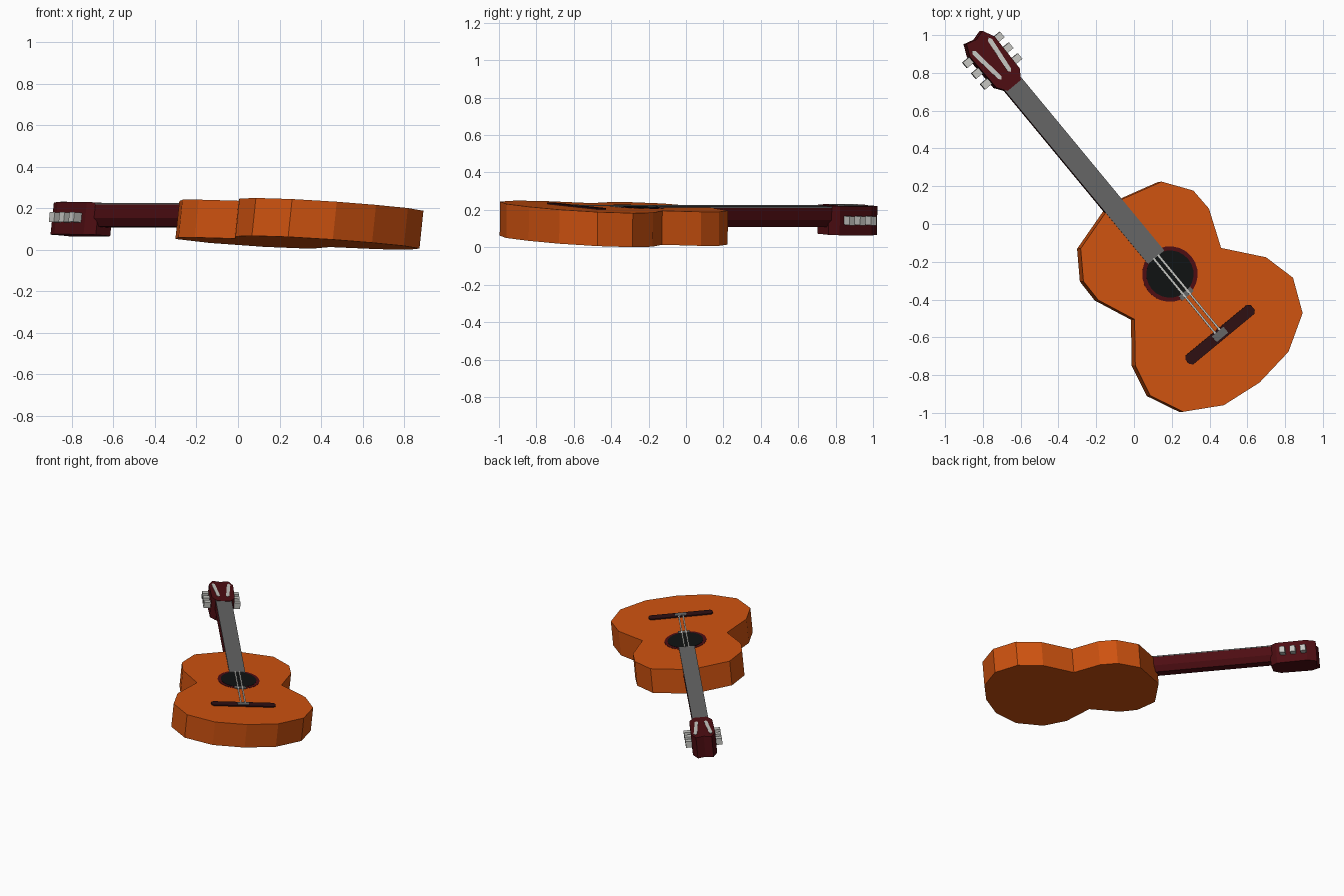
import bpy, bmesh, math
from mathutils import Vector

if "Cube" in bpy.data.objects:
    bpy.data.objects.remove(bpy.data.objects["Cube"])

# Guitar frame: u across, v along the neck, w up from the soundboard
ORIGIN = Vector((0.19, -0.265))
V = Vector((-0.637, 0.771))
U = Vector((0.771, 0.637))
LEAN = Vector((0.105, 0.01, 1.0))


def place(u, v, w):
    p = ORIGIN + U * u + V * v
    return Vector((p.x, p.y, 0.214 - 0.0523 * p.x - 0.0444 * p.y)) + LEAN * w


def material(name, rgb):
    m = bpy.data.materials.new(name)
    m.diffuse_color = (*rgb, 1)
    m.use_nodes = True
    m.node_tree.nodes["Principled BSDF"].inputs["Base Color"].default_value = m.diffuse_color
    return m


orange = material("orange_wood", (0.62, 0.085, 0.005))
red = material("dark_red_wood", (0.075, 0.004, 0.006))
brown = material("dark_brown_wood", (0.028, 0.005, 0.006))
grey = material("fretboard_grey", (0.13, 0.13, 0.13))
light = material("light_grey", (0.56, 0.56, 0.53))
black = material("black", (0.005, 0.006, 0.006))


def loft(name, lower, upper, mat):
    """Solid between two matching rings of (u, v, w) points."""
    bm = bmesh.new()
    a = [bm.verts.new(place(*p)) for p in lower]
    b = [bm.verts.new(place(*p)) for p in upper]
    n = len(a)
    bm.faces.new(a[::-1])
    bm.faces.new(b)
    for i in range(n):
        j = (i + 1) % n
        bm.faces.new((a[i], a[j], b[j], b[i]))
    bmesh.ops.recalc_face_normals(bm, faces=bm.faces)
    me = bpy.data.meshes.new(name)
    bm.to_mesh(me)
    bm.free()
    me.materials.append(mat)
    ob = bpy.data.objects.new(name, me)
    bpy.context.collection.objects.link(ob)
    return ob


def slab(name, outline, w0, w1, mat):
    return loft(name, [(u, v, w0) for u, v in outline],
                [(u, v, w1) for u, v in outline], mat)


def mirrored(half):
    return half + [(-u, v) for u, v in reversed(half) if abs(u) > 1e-6]


def rect(u0, u1, v0, v1):
    return [(u0, v0), (u1, v0), (u1, v1), (u0, v1)]


def circle(r, n=24):
    return [(r * math.cos(2 * math.pi * i / n), r * math.sin(2 * math.pi * i / n))
            for i in range(n)]


# Body
slab("body", mirrored([(0, 0.483), (0.278, 0.405), (0.377, 0.262), (0.38, 0.135),
                       (0.297, -0.066), (0.449, -0.256), (0.49, -0.43),
                       (0.41, -0.607), (0.222, -0.717), (0, -0.745)]),
     -0.182, 0, orange)

# Sound hole and its ring
slab("sound_hole_ring", circle(0.147), -0.003, 0.002, red)
slab("sound_hole", circle(0.125), -0.003, 0.004, black)

# Neck with a chamfered back, and the fretboard on top
section = mirrored([(0.055, 0), (0.055, -0.065), (0.032, -0.105)])
loft("neck", [(u, 0.44, w) for u, w in section],
     [(u, 1.32, w) for u, w in section], red)
slab("fretboard", rect(-0.056, 0.056, 0.115, 1.32), -0.001, 0.007, grey)

# Headstock
slab("headstock", mirrored([(0.045, 1.295), (0.08, 1.345), (0.085, 1.56),
                            (0.055, 1.625), (0, 1.61)]), -0.145, 0.01, red)

# Slots and tuning pegs on both sides of the headstock
for s, side in ((1, "right"), (-1, "left")):
    slot = [(0.021, 1.375), (0.032, 1.362), (0.044, 1.375),
            (0.066, 1.56), (0.056, 1.578), (0.042, 1.565)]
    slab(f"slot_{side}", [(s * u, v) for u, v in slot], 0.005, 0.013, light)
    for i in range(3):
        v = 1.392 + 0.074 * i
        slab(f"tuning_peg_{side}_{i + 1}",
             rect(s * 0.07, s * 0.128, v - 0.019, v + 0.019), -0.088, -0.042, light)

# Bridge with saddle plate
bridge = [(-0.225, -0.432), (-0.21, -0.447), (0.21, -0.447), (0.225, -0.432),
          (0.225, -0.4), (0.21, -0.385), (-0.21, -0.385), (-0.225, -0.4)]
slab("bridge", bridge, -0.002, 0.008, brown)
slab("saddle", rect(-0.04, 0.04, -0.435, -0.395), 0.004, 0.011, grey)
slab("string_guide", rect(-0.04, 0.04, -0.15, -0.12), -0.001, 0.006, grey)

# Strings
for i, u in enumerate((-0.015, 0.015)):
    slab(f"string_{i + 1}", rect(u - 0.005, u + 0.005, -0.42, 0.12), 0.005, 0.009, light)
